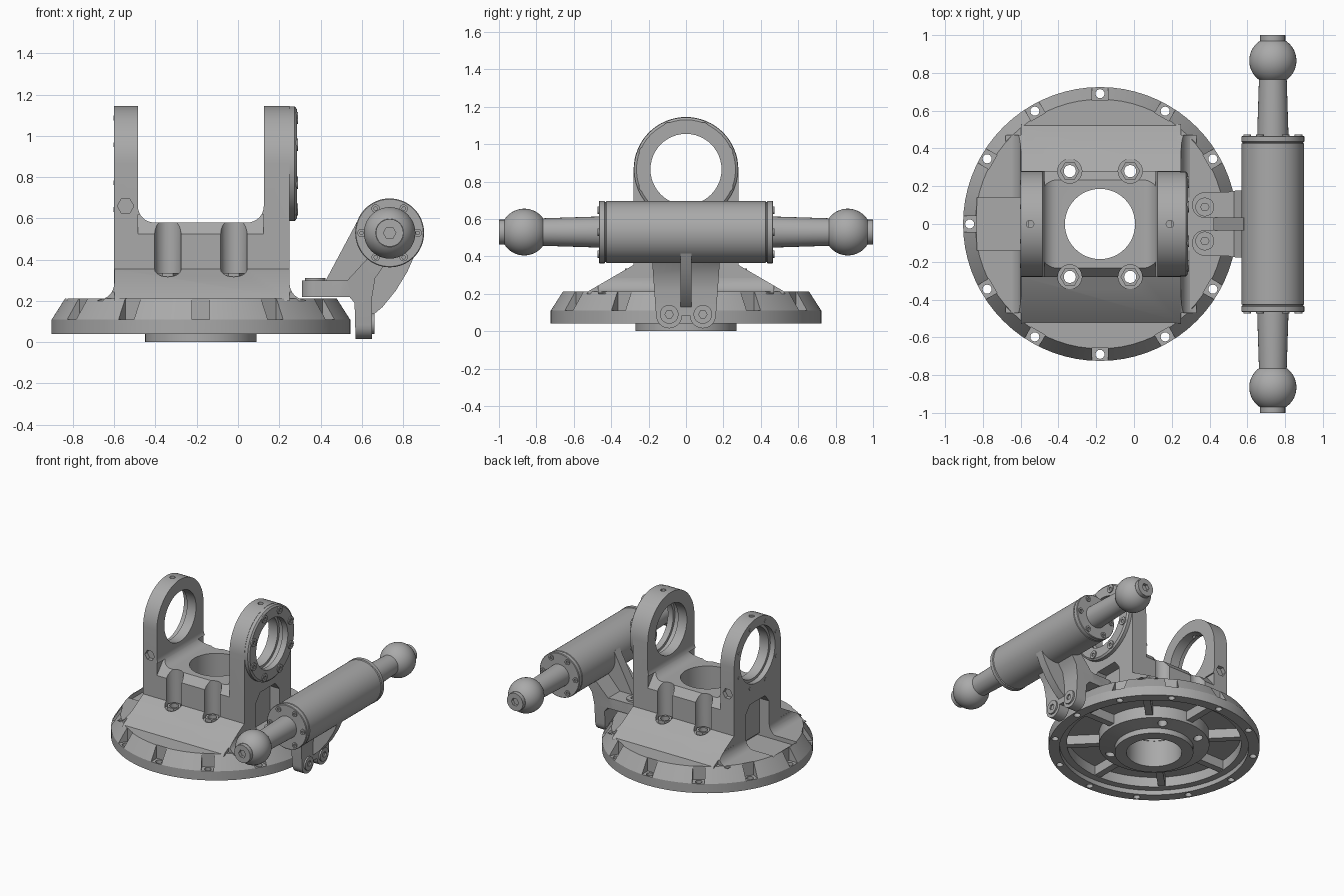
import bpy, bmesh
from math import sin, cos, pi, radians
from mathutils import Matrix, Vector

cube = bpy.data.objects.get("Cube")
if cube:
    bpy.data.objects.remove(cube)

grey = bpy.data.materials.new("machined grey")
grey.use_nodes = True
tint = (0.4, 0.4, 0.4, 1)
grey.diffuse_color = tint
grey.node_tree.nodes["Principled BSDF"].inputs["Base Color"].default_value = tint
parts = []
CX = -0.18   # axis of the flange
CZ = 0.865   # height of the trunnion bores


def orient(axis, u, v, t):
    return {"x": (t, u, v), "y": (u, t, v), "z": (u, v, t)}[axis]


def finish(name, bm):
    bmesh.ops.remove_doubles(bm, verts=bm.verts, dist=1e-5)
    bmesh.ops.recalc_face_normals(bm, faces=bm.faces)
    mesh = bpy.data.meshes.new(name)
    bm.to_mesh(mesh)
    bm.free()
    mesh.materials.append(grey)
    ob = bpy.data.objects.new(name, mesh)
    bpy.context.collection.objects.link(ob)
    parts.append(ob)
    return ob


def prism(name, axis, pts, a, b):
    bm = bmesh.new()
    ends = [[bm.verts.new(orient(axis, u, v, t)) for u, v in pts] for t in (a, b)]
    for ring in ends:
        bm.faces.new(ring)
    for i in range(len(pts)):
        j = (i + 1) % len(pts)
        bm.faces.new((ends[0][i], ends[0][j], ends[1][j], ends[1][i]))
    return finish(name, bm)


def arc(u, v, r, start, stop, n=8):
    angles = [radians(start + (stop - start) * i / n) for i in range(n + 1)]
    return [(u + r * cos(a), v + r * sin(a)) for a in angles]


def cyl(name, axis, u, v, r, a, b, n=32):
    return prism(name, axis, arc(u, v, r, 0, 360, n)[:-1], a, b)


def box(name, x, y, z):
    return prism(name, "z", [(x[0], y[0]), (x[1], y[0]), (x[1], y[1]), (x[0], y[1])], *z)


def lathe(name, axis, u, v, profile, n=64, closed=False):
    bm = bmesh.new()
    rings = [[bm.verts.new(orient(axis, u + r * cos(2 * pi * i / n), v + r * sin(2 * pi * i / n), t))
              for i in range(n)] for r, t in profile]
    for k in range(len(rings) if closed else len(rings) - 1):
        p, q = rings[k], rings[(k + 1) % len(rings)]
        for i in range(n):
            bm.faces.new((p[i], p[(i + 1) % n], q[(i + 1) % n], q[i]))
    if not closed:
        bm.faces.new(rings[0])
        bm.faces.new(rings[-1])
    return finish(name, bm)


def combine(ob, others, op="DIFFERENCE"):
    for other in others:
        mod = ob.modifiers.new("cut", "BOOLEAN")
        mod.operation, mod.object, mod.solver = op, other, "EXACT"
    deps = bpy.context.evaluated_depsgraph_get()
    ob.data = bpy.data.meshes.new_from_object(ob.evaluated_get(deps))
    ob.modifiers.clear()
    for other in others:
        parts.remove(other)
        bpy.data.objects.remove(other)
    return ob


def bolt(name, axis, u, v, r, a, b, socket=0.45):
    # Cap screw whose head at b has a hexagonal socket
    head = cyl(name, axis, u, v, r, a, b, 20)
    return combine(head, [cyl("socket", axis, u, v, r * socket, b - (b - a) * 0.5, b + (b - a), 6)])


# Flange: stepped hollow disc with a hub below
flange = lathe("flange", "z", CX, 0, [
    (0.19, 0), (0.27, 0), (0.27, 0.04), (0.38, 0.06), (0.38, 0.15), (0.6, 0.15), (0.6, 0.075),
    (0.65, 0.075), (0.65, 0.04), (0.725, 0.04), (0.725, 0.11), (0.66, 0.212), (0.19, 0.212)], 72, True)
cuts = [box("trough", (-0.83, -0.5), (-0.14, 0.14), (0.18, 0.3))]
for i in range(12):
    a = i * pi / 6
    notch = box("notch", (0.655, 0.8), (-0.043, 0.043), (0.11, 0.3))
    notch.data.transform(Matrix.Translation((CX, 0, 0)) @ Matrix.Rotation(a, 4, "Z"))
    cuts += [notch, cyl("hole", "z", CX + 0.69 * cos(a), 0.69 * sin(a), 0.024, 0, 0.3, 16)]
nuts = [(CX + sx * 0.16, sy * 0.28) for sx in (-1, 1) for sy in (-1, 1)]
combine(flange, cuts + [cyl("hole", "z", x, y, 0.032, -0.1, 0.5, 20) for x, y in nuts])

# Ribs on the underside, and screws on the hub
for i in range(8):
    rib = box("underside_rib", (0.375, 0.605), (-0.025, 0.025), (0.08, 0.16))
    rib.data.transform(Matrix.Translation((CX, 0, 0)) @ Matrix.Rotation(i * pi / 4, 4, "Z"))

# Yoke: U outline limited by the round-topped side outline
yoke = prism("yoke", "y",
             [(-0.6, 0.2), (0.25, 0.2), (0.25, 1.2), (0.125, 1.2)]
             + arc(0.045, 0.66, 0.08, 0, -90) + arc(-0.405, 0.66, 0.08, 270, 180)
             + [(-0.485, 1.2), (-0.6, 1.2)], -0.4, 0.4)
combine(yoke, [prism("outline", "x", [(0.28, 0.1)] + arc(0, CZ, 0.28, 0, 180, 32) + [(-0.28, 0.1)], -1, 1)],
        "INTERSECT")

# Sloping saddle joined to the yoke, with concave feet at both ends
saddle = prism("saddle", "x", [(-0.53, 0.2), (0.53, 0.2), (0.52, 0.215), (0.27, 0.36), (-0.27, 0.36), (-0.52, 0.215)],
               -0.599, 0.249)
combine(yoke, [saddle], "UNION")
for name, x, s in (("left_foot", 0.25, 1), ("right_foot", -0.6, -1)):
    curve = [(x + s * (0.08 + du), z) for du, z in arc(0, 0.285, 0.08, 180, 270)]
    foot = prism(name, "y", [(x - s * 0.02, 0.285), *curve, (x + s * 0.08, 0.2), (x - s * 0.02, 0.2)], -0.47, 0.47)
    limit = prism("limit", "x", [(-0.52, 0.19), (0.52, 0.19), (0.52, 0.215), (0.27, 0.36), (-0.27, 0.36), (-0.52, 0.215)], -1, 1)
    combine(foot, [limit], "INTERSECT")
    combine(foot, [box("gap", (-0.9, 0.5), (-0.14, 0.14), (0.1, 0.5))])

cuts = [cyl("bore", "x", 0, CZ, 0.19, -1, 1, 48), cyl("bore", "z", CX, 0, 0.186, 0, 0.8, 48),
        cyl("step", "x", 0, CZ, 0.21, -0.7, -0.56, 48), cyl("step", "x", 0, CZ, 0.21, 0.2, 0.3, 48)]
for x, y in nuts:
    cuts += [cyl("groove", "z", x, y, 0.064, 0.31, 0.7, 24), cyl("hole", "z", x, y, 0.032, 0, 0.5, 20)]
for a, b in ((-0.7, -0.52), (0.17, 0.3)):
    cuts.append(prism("pocket", "x", [(-0.14, 0.18), (0.14, 0.18), (0.14, 0.46), (0.09, 0.52), (-0.09, 0.52), (-0.14, 0.46)], a, b))
cuts += [cyl("oil_hole", "z", x, 0, 0.02, 1, 1.3, 12) for x in (-0.55, 0.19)]
cuts += [cyl("side_hole", "y", -0.545, 0.66, 0.04, y - 0.03, y + 0.03, 6) for y in (-0.28, 0.28)]
for s in (-1, 1):
    cuts.append(prism("edge_bevel", "x", [(s * 0.3, 0.5), (s * 0.3, 0.62), (s * 0.2, 0.62)], -0.484, 0.124))
combine(yoke, cuts)

# Nuts with clear bores in the four grooves
for x, y in nuts:
    nut = cyl("saddle_nut", "z", x, y, 0.052, 0.3, 0.335, 6)
    combine(nut, [cyl("hole", "z", x, y, 0.032, 0.2, 0.5, 20)])

# Bolted ring on the left arm, and small screws on the right arm
ring = [(0.19, 0.24), (0.278, 0.24), (0.278, 0.275), (0.265, 0.285), (0.19, 0.285)]
lathe("bearing_ring", "x", 0, CZ, ring, 48, True)
for i in range(8):
    a = (i + 0.5) * pi / 4
    u, v = 0.24 * cos(a), CZ + 0.24 * sin(a)
    bolt("ring_bolt", "x", u, v, 0.03, 0.27, 0.292)
    cyl("arm_screw", "x", u, v, 0.012, -0.604, -0.59, 10)

# Cylinder barrel with grooved end caps
AX, AZ = 0.735, 0.53
half = [(0.165, 0.425), (0.161, 0.428), (0.161, 0.432), (0.167, 0.436), (0.167, 0.462), (0.163, 0.466), (0.085, 0.466)]
lathe("barrel", "y", AX, AZ, [(r, -t) for r, t in reversed(half)] + half)
for s, side in ((-1, "front"), (1, "back")):
    lathe(side + "_rod", "y", AX, AZ, [(0.083, s * 0.44), (0.082, s * 0.5), (0.073, s * 0.78)], 32)
    ball = [(0.125 * cos(a), s * (0.865 + 0.125 * sin(a))) for a in (radians(d) for d in range(-57, 59, 6))]
    lathe(side + "_ball", "y", AX, AZ, ball, 40)
    bolt(side + "_ball_bolt", "y", AX, AZ, 0.067, s * 0.955, s * 1.0)
    for i in range(6):
        a = i * pi / 3
        bolt(side + "_cap_screw", "y", AX + 0.136 * cos(a), AZ + 0.136 * sin(a), 0.02, s * 0.455, s * 0.474)

# Bracket: angled clamp plate trimmed to two lobes below and two fingers inboard
bracket = prism("bracket", "y", [
    (0.31, 0.3), (0.53, 0.3), (0.64, 0.42), (0.74, 0.42), (0.665, 0.31), (0.65, 0.22), (0.65, 0.01),
    (0.57, 0.01), (0.565, 0.19), (0.54, 0.22), (0.31, 0.22)], -0.3, 0.3)
lobe = arc(0.09, 0.085, 0.07, 0, -180, 12)
outline = [(0.19, 0.6), (0.18, 0.36)] + lobe
outline += [(-y, z) for y, z in reversed(outline)]
fingers = [(0.8, 0.25), (0.5, 0.17)] + arc(0.375, 0.1, 0.068, 90, 270, 12) + [(0.46, 0.03)]
fingers += [(x, -y) for x, y in reversed(fingers)]
combine(bracket, [prism("outline", "x", outline, 0, 1), prism("fingers", "z", fingers, -1, 1)], "INTERSECT")
prism("inner_web", "y", [(0.42, 0.29), (0.58, 0.59), (0.72, 0.5), (0.65, 0.32), (0.53, 0.28)], -0.035, 0.035)
prism("outer_web", "y", [(0.64, 0.12), (0.70, 0.17), (0.765, 0.25), (0.82, 0.34), (0.86, 0.43),
                         (0.735, 0.5), (0.62, 0.36)], -0.03, 0.03)
for y in (-0.09, 0.09):
    bolt("clamp_bolt_outer", "x", y, 0.09, 0.05, 0.64, 0.662)
    bolt("clamp_bolt_top", "z", 0.375, y, 0.05, 0.29, 0.312)

# Soft shading with sharp edges kept
bpy.ops.object.select_all(action="DESELECT")
for ob in parts:
    ob.select_set(True)
bpy.context.view_layer.objects.active = parts[0]
bpy.ops.object.shade_smooth_by_angle(angle=radians(30))
